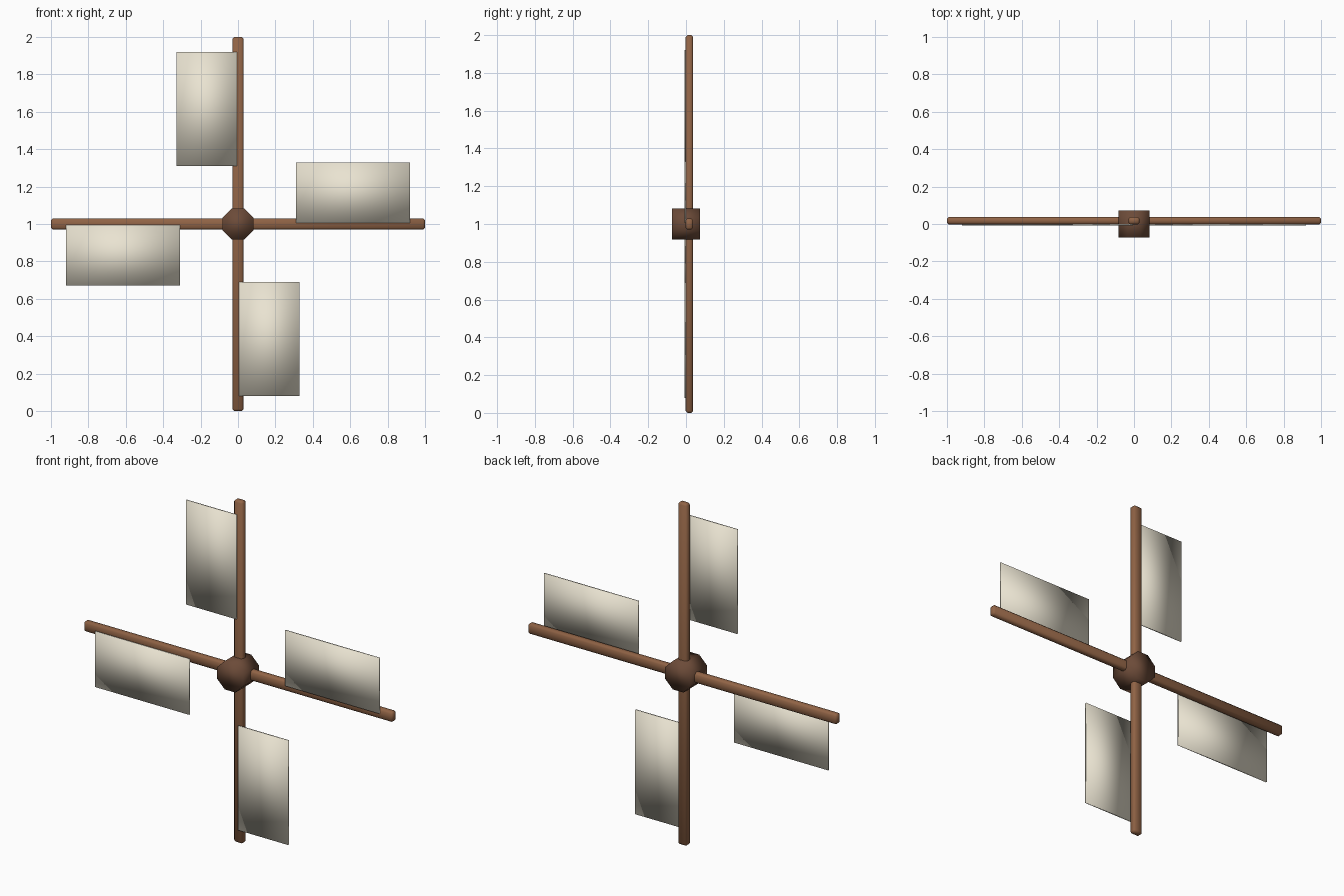
import bpy, bmesh, math
from mathutils import Matrix, Vector

if "Cube" in bpy.data.objects:
    bpy.data.objects.remove(bpy.data.objects["Cube"])

CENTRE = Vector((0, 0, 1))


def material(name, rgb):
    m = bpy.data.materials.new(name)
    m.diffuse_color = (*rgb, 1)
    m.use_nodes = True
    m.node_tree.nodes["Principled BSDF"].inputs["Base Color"].default_value = m.diffuse_color
    return m


wood = material("wood", (0.28, 0.125, 0.06))
dark_wood = material("dark_wood", (0.15, 0.07, 0.04))
canvas = material("canvas", (0.82, 0.77, 0.64))


def finish(name, bm, mat, turn=0.0):
    """Turn the part about the hub axis, lift it to hub height, smooth it."""
    bm.transform(Matrix.Translation(CENTRE) @ Matrix.Rotation(turn, 4, 'Y'))
    bmesh.ops.recalc_face_normals(bm, faces=bm.faces)
    me = bpy.data.meshes.new(name)
    bm.to_mesh(me)
    bm.free()
    me.materials.append(mat)
    for p in me.polygons:
        p.use_smooth = True
    ob = bpy.data.objects.new(name, me)
    bpy.context.collection.objects.link(ob)
    return ob


def box(lo, hi, bevel=0.0):
    bm = bmesh.new()
    bmesh.ops.create_cube(bm, size=1)
    lo, hi = Vector(lo), Vector(hi)
    bmesh.ops.scale(bm, vec=hi - lo, verts=bm.verts)
    bmesh.ops.translate(bm, vec=(lo + hi) / 2, verts=bm.verts)
    if bevel:
        bmesh.ops.bevel(bm, geom=bm.edges[:], offset=bevel, segments=1,
                        affect='EDGES', profile=0.5)
    return bm


# Two crossing spars, chamfered
for name, turn in (("upright_spar", 0), ("level_spar", math.pi / 2)):
    finish(name, box((-0.03, -0.002, -1), (0.03, 0.038, 1), 0.01), wood, turn)

# Four canvas sails in front of the spars, one per arm
for i in range(4):
    finish(f"sail_{i + 1}", box((-0.33, -0.009, 0.31), (-0.005, -0.001, 0.92)),
           canvas, i * math.pi / 2)

# Hub: octagonal drum lying along y
bm = bmesh.new()
bmesh.ops.create_cone(bm, cap_ends=True, segments=8, radius1=0.09,
                      radius2=0.09, depth=0.146)
bm.transform(Matrix.Rotation(math.pi / 2, 4, 'X') @ Matrix.Rotation(math.pi / 8, 4, 'Z'))
finish("hub", bm, dark_wood)
